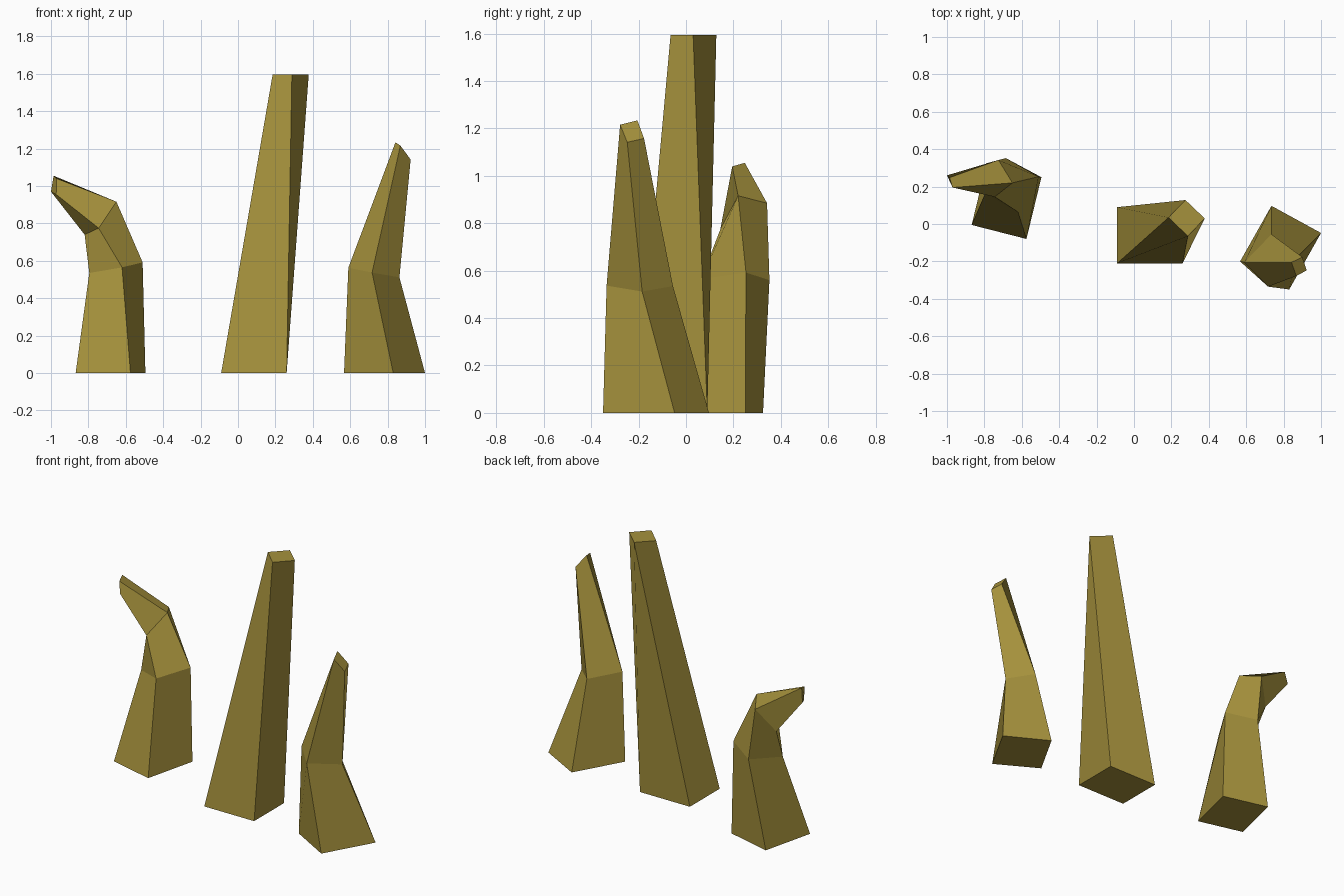
import bpy

# One flat horn colour
horn = bpy.data.materials.new("ochre_horn")
horn.diffuse_color = (0.376, 0.283, 0.045, 1)


def spike(name, rings):
    """Skin a chain of four-cornered cross-sections and cap both ends."""
    verts = [v for ring in rings for v in ring]
    faces = [(3, 2, 1, 0)]
    for a in range(0, len(verts) - 4, 4):
        for i in range(4):
            j = (i + 1) % 4
            faces.append((a + i, a + j, a + 4 + j, a + 4 + i))
    n = len(verts)
    faces.append((n - 4, n - 3, n - 2, n - 1))
    mesh = bpy.data.meshes.new(name)
    mesh.from_pydata(verts, [], faces)
    mesh.materials.append(horn)
    mesh.update()
    obj = bpy.data.objects.new(name, mesh)
    bpy.context.collection.objects.link(obj)
    return obj


# Tall straight spike, tapering and twisting 45 degrees
spike("tall_spike", [
    [(-.09, -.21, 0), (.26, -.21, 0), (.26, .09, 0), (-.09, .09, 0)],
    [(.185, .035, 1.595), (.288, -.065, 1.595), (.378, .03, 1.595), (.275, .128, 1.595)],
])

# Hooked spike bending to the left
spike("hooked_spike", [
    [(-.868, -.005, 0), (-.575, -.08, 0), (-.495, .25, 0), (-.788, .325, 0)],
    [(-.795, .164, .535), (-.62, .064, .565), (-.51, .253, .592), (-.685, .352, .56)],
    [(-.82, .265, .74), (-.745, .145, .775), (-.65, .22, .916), (-.725, .342, .885)],
    [(-1.0, .26, .97), (-.972, .205, .955), (-.97, .195, 1.04), (-.986, .248, 1.055)],
])

# Shorter bent spike leaning forward
spike("bent_spike", [
    [(.567, -.2, 0), (.83, -.35, 0), (1.0, -.048, 0), (.735, .097, 0)],
    [(.59, -.205, .563), (.717, -.335, .537), (.863, -.185, .512), (.735, -.055, .535)],
    [(.842, -.205, 1.234), (.868, -.278, 1.216), (.923, -.248, 1.142), (.9, -.177, 1.158)],
])
